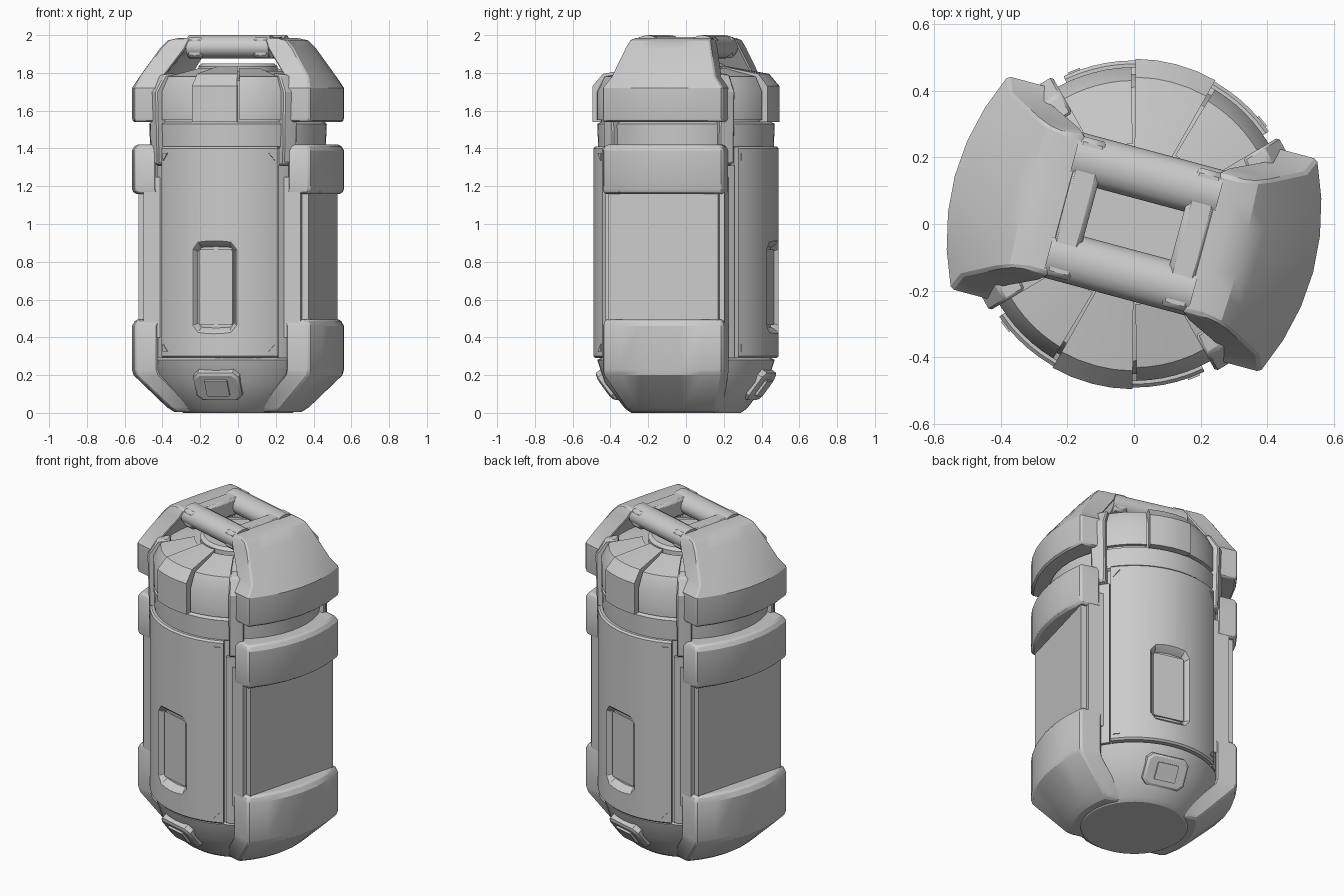
import bpy, bmesh
from math import radians, sin, cos, pi
from mathutils import Matrix, Vector

if "Cube" in bpy.data.objects:
    bpy.data.objects.remove(bpy.data.objects["Cube"])

metal = bpy.data.materials.new("grey metal")
metal.use_nodes = True
GREY = (0.6, 0.6, 0.6, 1)
metal.diffuse_color = GREY
metal.node_tree.nodes["Principled BSDF"].inputs["Base Color"].default_value = GREY

TWIST = -15  # the whole canister is turned a little about z
parts = []


def loft(name, sections, side=0, bevel=0.0):
    """Skin a list of equal-length closed sections and cap both ends."""
    turn = Matrix.Rotation(radians(TWIST + 180 * side), 4, "Z")
    bm = bmesh.new()
    rings = [[bm.verts.new(turn @ Vector(p)) for p in s] for s in sections]
    n = len(rings[0])
    for a, b in zip(rings, rings[1:]):
        for i in range(n):
            j = (i + 1) % n
            bm.faces.new((a[i], a[j], b[j], b[i]))
    bm.faces.new(rings[0])
    bm.faces.new(rings[-1])
    bmesh.ops.recalc_face_normals(bm, faces=bm.faces[:])
    mesh = bpy.data.meshes.new(name)
    bm.to_mesh(mesh)
    bm.free()
    mesh.materials.append(metal)
    ob = bpy.data.objects.new(name, mesh)
    bpy.context.collection.objects.link(ob)
    if bevel:
        mod = ob.modifiers.new("edges", "BEVEL")
        mod.width, mod.segments, mod.limit_method = bevel, 1, "ANGLE"
        mod.angle_limit = radians(40)
    parts.append(ob)
    return ob


def ring(r, z, n=48):
    return [(r * cos(2 * pi * i / n), r * sin(2 * pi * i / n), z) for i in range(n)]


def sector(name, profile, a0, a1, side=0, steps=6, bevel=0.0):
    """Revolve a closed (radius, height) profile between two angles."""
    angles = [radians(a0 + (a1 - a0) * i / steps) for i in range(steps + 1)]
    return loft(name, [[(r * cos(a), r * sin(a), z) for r, z in profile] for a in angles],
                side, bevel)


def bowed(z, mid, w, depth, bow=0.7, n=6):
    """Horizontal section of a plate bowed outwards along x."""
    vs = [w * (2 * i / n - 1) for i in range(n + 1)]
    return ([(mid - bow * v * v, v, z) for v in vs]
            + [(mid - depth - bow * v * v, v, z) for v in reversed(vs)])


def octagon(hw, hh, cut, frame, out):
    """Chamfered rectangle in a frame, pushed out by a distance."""
    pts = [(hw, cut - hh), (hw, hh - cut), (hw - cut, hh), (cut - hw, hh),
           (-hw, hh - cut), (-hw, cut - hh), (cut - hw, -hh), (hw - cut, -hh)]
    return [frame @ Vector((x, -out, z)) for x, z in pts]


def box(name, lo, hi, side=0, bevel=0.0):
    return loft(name, [[(lo[0], lo[1], z), (hi[0], lo[1], z), (hi[0], hi[1], z),
                        (lo[0], hi[1], z)] for z in (lo[2], hi[2])], side, bevel)


def carve(ob, cutter):
    """Subtract the cutter and throw it away."""
    mod = ob.modifiers.new("cut", "BOOLEAN")
    mod.object, mod.operation, mod.solver = cutter, "DIFFERENCE", "EXACT"
    deps = bpy.context.evaluated_depsgraph_get()
    mesh = bpy.data.meshes.new_from_object(ob.evaluated_get(deps))
    ob.modifiers.clear()
    ob.data = mesh
    parts.remove(cutter)
    bpy.data.objects.remove(cutter)


# Central body and lid
loft("body", [ring(r, z) for r, z in (
    (0.29, 0), (0.32, 0.02), (0.43, 0.16), (0.47, 0.28), (0.45, 0.29), (0.45, 1.40),
    (0.465, 1.41), (0.47, 1.53), (0.45, 1.54), (0.45, 1.69), (0.41, 1.76), (0.24, 1.81))])
loft("lid_cap", [ring(r, z) for r, z in ((0.21, 1.78), (0.21, 1.835), (0.19, 1.85))])

LID = [(0.40, 1.55), (0.47, 1.55), (0.47, 1.70), (0.43, 1.78), (0.24, 1.825), (0.24, 1.70)]
BLOCK = [(0.40, 1.54), (0.495, 1.54), (0.495, 1.73), (0.44, 1.795), (0.22, 1.835), (0.22, 1.70)]
TAB = [(0.42, 1.30), (0.495, 1.32), (0.505, 1.70), (0.45, 1.79), (0.38, 1.80), (0.40, 1.50)]
PILLAR = [(0.40, 0.29), (0.47, 0.29), (0.47, 1.31), (0.40, 1.31)]
PANEL = [(0.43, 0.29), (0.48, 0.29), (0.49, 0.30), (0.49, 1.40), (0.48, 1.41), (0.43, 1.41)]

for side in (0, 1):
    # Curved front panel with its recessed window
    panel = sector("curved_panel", PANEL, -130.5, -49.5, side, 16)
    frame = Matrix.Translation((0, 0, 0.665))
    cutter = loft("window_cutter", [octagon(0.10, 0.21, 0.02, frame, 0.44),
                                    octagon(0.108, 0.22, 0.025, frame, 0.46),
                                    octagon(0.142, 0.255, 0.045, frame, 0.50)], side)
    carve(panel, cutter)
    loft("window_plate", [octagon(0.092, 0.20, 0.008, frame, d) for d in (0.43, 0.457)], side)

    # Small triangular fasteners in the panel corners
    for sx in (-1, 1):
        for sz in (-1, 1):
            spot = (Matrix.Rotation(radians(sx * 36.5), 4, "Z")
                    @ Matrix.Translation((0, 0, 0.85 + sz * 0.505)))
            loft("fastener", [[spot @ Vector((x * sx, -d, z * sz)) for x, z in (
                (-0.02, 0.02), (0.018, 0.02), (0.018, -0.02))] for d in (0.48, 0.495)], side)

    # Sloped latch below the panel
    tilt = Matrix.Translation((0, -0.408, 0.145)) @ Matrix.Rotation(radians(37), 4, "X")
    loft("latch", [octagon(0.125, 0.09, 0.03, tilt, -0.04),
                   octagon(0.125, 0.09, 0.03, tilt, 0.008),
                   octagon(0.112, 0.077, 0.025, tilt, 0.018)], side)
    loft("latch_button", [octagon(0.062, 0.05, 0.005, tilt, d) for d in (0.01, 0.03)], side)

    # Lid segments
    sector("lid_block", BLOCK, -104.5, -75.5, side, 4)
    sector("lid_segment", LID, -134, -106, side, 6)
    sector("lid_segment", LID, -74, -46, side, 6)

    # Flat side slab and its backing
    box("side_backing", (0.25, -0.325, 0.4), (0.43, 0.325, 1.25), side)
    box("side_slab", (0.30, -0.30, 0.4), (0.466, 0.30, 1.25), side)

    # Upper clamp band
    loft("upper_band", [bowed(z, m, w, 0.12) for z, m, w in (
        (1.16, 0.545, 0.325), (1.185, 0.556, 0.33), (1.39, 0.556, 0.33),
        (1.42, 0.535, 0.315))], side, 0.01)

    # Foot clamp, tapering under the base
    loft("foot_clamp", [bowed(z, m, w, 0.13, b) for z, m, w, b in (
        (0.005, 0.335, 0.225, 1.2), (0.03, 0.375, 0.25, 1.1), (0.20, 0.55, 0.325, 0.75),
        (0.23, 0.556, 0.33, 0.7), (0.46, 0.556, 0.33, 0.7),
        (0.495, 0.535, 0.32, 0.7))], side, 0.01)

    # Handle shoulder rising over the lid
    loft("handle_shoulder", [bowed(*s) for s in (
        (1.54, 0.55, 0.325, 0.13), (1.56, 0.556, 0.33, 0.14), (1.72, 0.556, 0.33, 0.14),
        (1.78, 0.51, 0.285, 0.13, 0.6), (1.93, 0.385, 0.235, 0.14, 0.35),
        (1.972, 0.335, 0.22, 0.12, 0.15), (1.985, 0.27, 0.21, 0.06, 0.0))], side, 0.008)

    # Tabs and pillars between the side clamps and the panels
    for s in (-1, 1):
        sector("handle_tab", TAB, s * 36, s * 46, side, 2, 0.008)
        sector("pillar", PILLAR, s * 40, s * 48, side, 3)

    # Grip frame: flat end block and rounded bar
    box("grip_end", (0.135, -0.215, 1.88), (0.225, 0.215, 1.99), side, 0.015)
    bar = [[(x, -0.15 + 0.075 * cos(2 * pi * i / 16), 1.938 + 0.062 * sin(2 * pi * i / 16))
            for i in range(16)] for x in (-0.225, 0.225)]
    loft("grip_bar", bar, side)

# Smooth shading that keeps hard edges
bpy.ops.object.select_all(action="DESELECT")
for ob in parts:
    ob.select_set(True)
bpy.context.view_layer.objects.active = parts[0]
bpy.ops.object.shade_smooth_by_angle(angle=radians(30))
